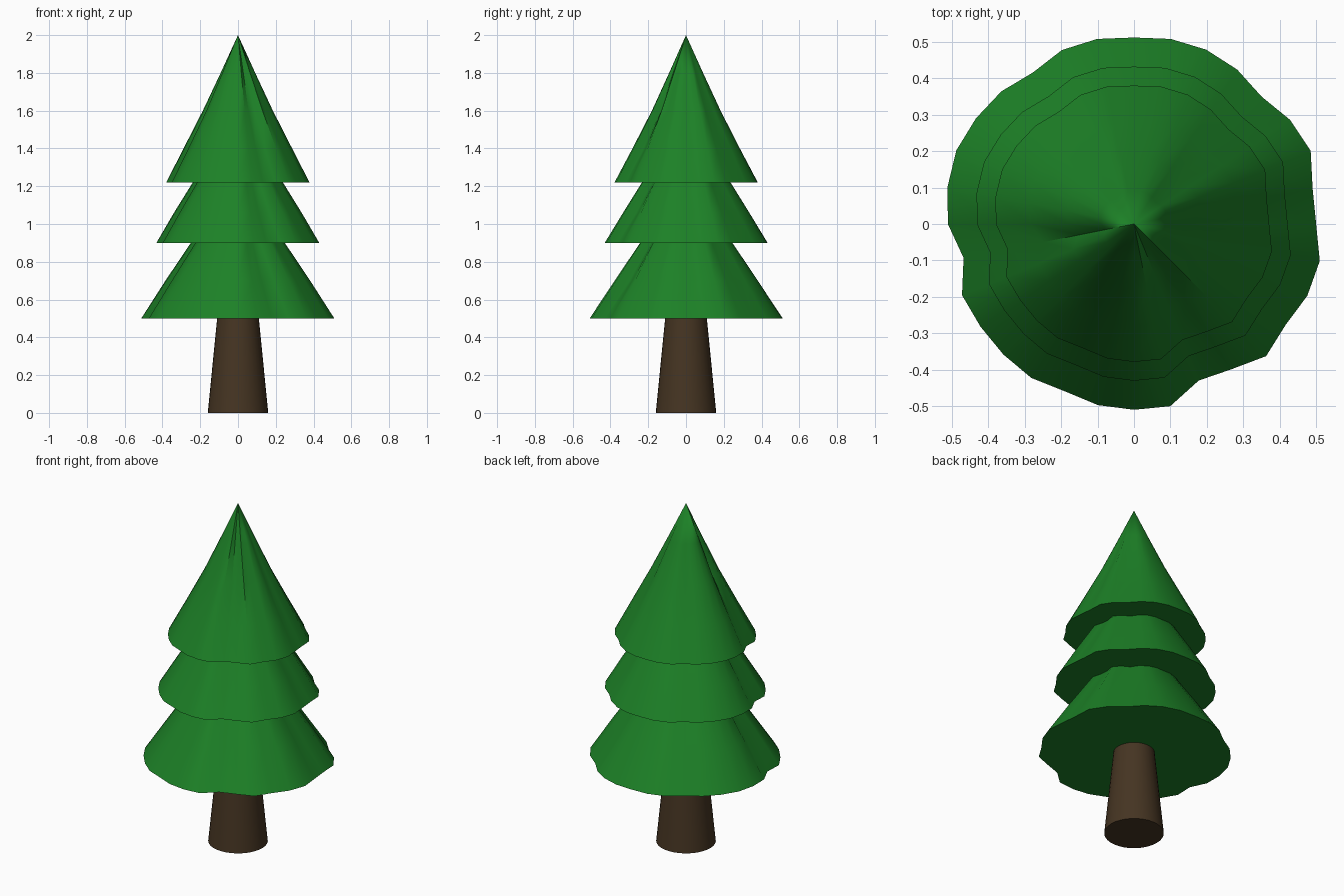
import bpy, bmesh
from math import sin, cos, tau, radians

if "Cube" in bpy.data.objects:
    bpy.data.objects.remove(bpy.data.objects["Cube"])


def material(name, rgb):
    m = bpy.data.materials.new(name)
    m.diffuse_color = (*rgb, 1)
    m.use_nodes = True
    m.node_tree.nodes["Principled BSDF"].inputs["Base Color"].default_value = m.diffuse_color
    return m


def lathe(name, profile, radii, tip, mat):
    """Stack rings (radius, height, fold strength), cap the base, close at a tip or flat top."""
    n = len(radii)
    bm = bmesh.new()
    rings = []
    for r, z, fold in profile:
        ring = []
        for i, w in enumerate(radii):
            a = tau * i / n
            q = r * (1 + fold * (w - 1))
            ring.append(bm.verts.new((q * cos(a), q * sin(a), z)))
        rings.append(ring)
    bm.faces.new(rings[0][::-1])
    for lo, hi in zip(rings, rings[1:]):
        for i in range(n):
            j = (i + 1) % n
            bm.faces.new((lo[i], lo[j], hi[j], hi[i]))
    if tip is None:
        bm.faces.new(rings[-1])
    else:
        t = bm.verts.new((0, 0, tip))
        for i in range(n):
            bm.faces.new((rings[-1][i], rings[-1][(i + 1) % n], t))
    me = bpy.data.meshes.new(name)
    bm.to_mesh(me)
    bm.free()
    ob = bpy.data.objects.new(name, me)
    bpy.context.collection.objects.link(ob)
    me.materials.append(mat)
    bpy.ops.object.select_all(action='DESELECT')
    ob.select_set(True)
    bpy.context.view_layer.objects.active = ob
    bpy.ops.object.shade_smooth_by_angle(angle=radians(50))
    return ob


# Wavy skirt outline, one radius per 11.25 degrees
outline = [.50, .50, .525, .515, .495, .51, .518, .518,
           .512, .518, .517, .50, .515, .522, .528, .522,
           .511, .477, .511, .507, .507, .508, .497, .507,
           .51, .51, .465, .48, .513, .50, .515, .52]
wave = [r / .512 for r in outline]

# Foliage: three stacked skirts with flat undersides
foliage = [(.512, .50, 1), (.38, .70, 1.6), (.245, .90, 2),
           (.432, .90, 1), (.335, 1.06, 1.6), (.235, 1.22, 2),
           (.38, 1.22, 1), (.285, 1.40, 1.6), (.182, 1.60, 2.2), (.09, 1.80, 2)]
lathe("foliage", foliage, wave, 2.0, material("needles", (.012, .22, .02)))

# Tapered trunk
lathe("trunk", [(.16, 0, 0), (.11, .505, 0)], [1] * 32, None,
      material("bark", (.06, .035, .016)))
